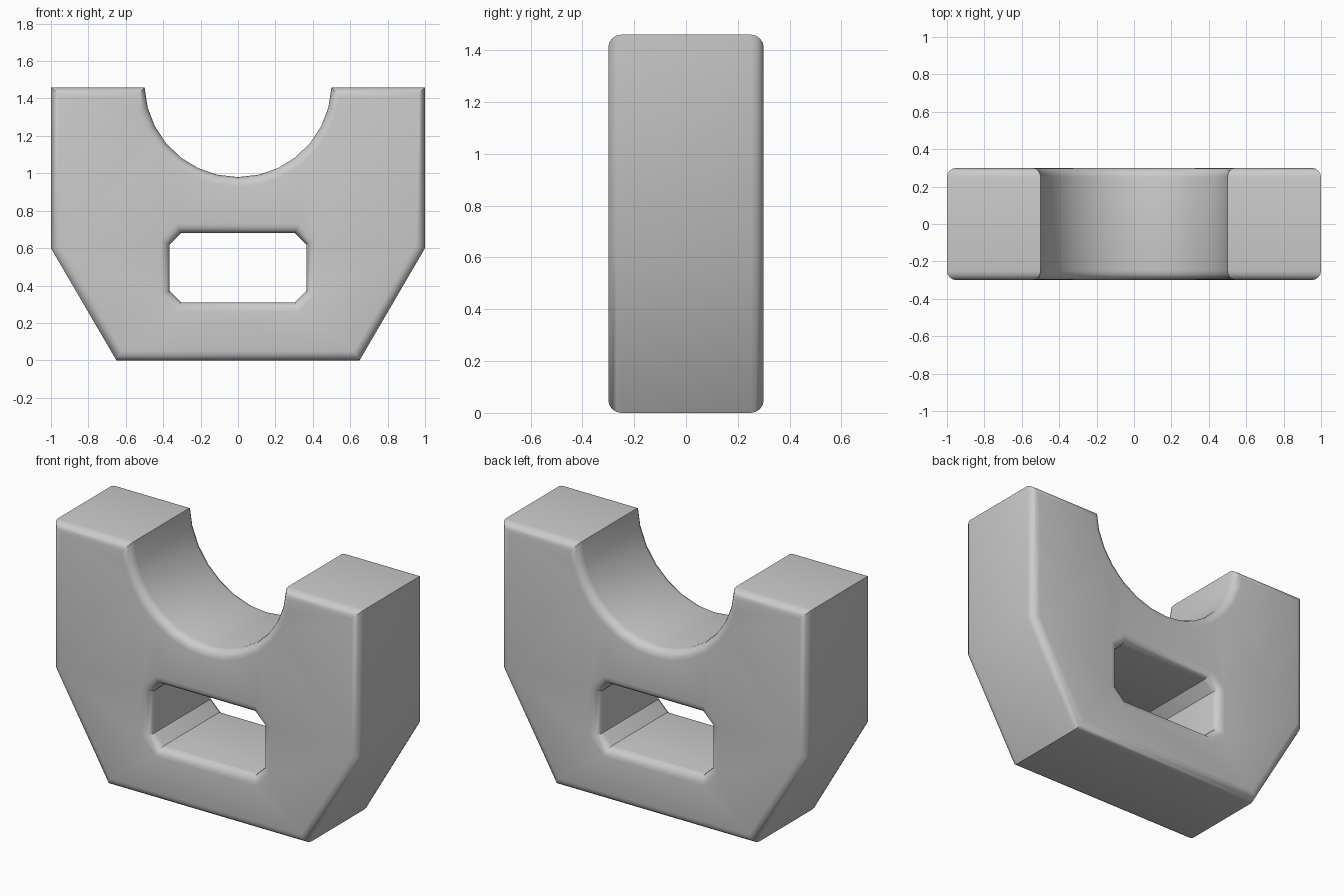
import bpy
import bmesh
from math import sin, cos, pi, asin
from mathutils import Vector

cube = bpy.data.objects.get("Cube")
if cube:
    bpy.data.objects.remove(cube, do_unlink=True)

HALF_DEPTH = 0.30
BEVEL = 0.05
STEPS = 4
HEIGHT = 1.46


def inset_loop(points, amount):
    """Move a closed loop towards its left side, with mitred corners."""
    result = []
    for i, p in enumerate(points):
        d1 = (p - points[i - 1]).normalized()
        d2 = (points[(i + 1) % len(points)] - p).normalized()
        n1, n2 = Vector((-d1.y, d1.x)), Vector((-d2.y, d2.x))
        result.append(p + (n1 + n2) * amount / (1 + n1.dot(n2)))
    return result


# Outer profile, counterclockwise, with a round cradle in the top
radius, centre_z, arc_steps = 0.50, 1.48, 14
end = asin((centre_z - HEIGHT) / radius)
outer = [Vector(p) for p in ((-0.65, 0), (0.65, 0), (1, 0.6), (1, HEIGHT))]
for i in range(arc_steps + 1):
    a = -end - (pi - 2 * end) * i / arc_steps
    outer.append(Vector((radius * cos(a), centre_z + radius * sin(a))))
outer += [Vector((-1, HEIGHT)), Vector((-1, 0.6))]

# Slot profile, clockwise, with chamfered corners
w, low, high, c = 0.365, 0.31, 0.68, 0.06
slot = [Vector(p) for p in (
    (-w, low + c), (-w, high - c), (-w + c, high), (w - c, high),
    (w, high - c), (w, low + c), (w - c, low), (-w + c, low))]

# Rounded edge section, as inset and depth, from front to back
section = []
for i in range(STEPS + 1):
    a = pi / 2 * (1 - i / STEPS)
    section.append((BEVEL * (1 - cos(a)), -HALF_DEPTH + BEVEL * (1 - sin(a))))
section += [(inset, -y) for inset, y in reversed(section)]

# Walls of the body and the slot
bm = bmesh.new()
front_rim, back_rim = [], []
for loop in (outer, slot):
    rings = []
    for inset, y in section:
        rings.append([bm.verts.new((p.x, y, p.y)) for p in inset_loop(loop, inset)])
    n = len(loop)
    for a, b in zip(rings, rings[1:]):
        for i in range(n):
            j = (i + 1) % n
            bm.faces.new((a[i], a[j], b[j], b[i]))
    for rim, ring in ((front_rim, rings[0]), (back_rim, rings[-1])):
        rim += [bm.edges.get((ring[i], ring[(i + 1) % n])) for i in range(n)]

# Flat front and back faces around the slot
for rim, side in ((front_rim, -1), (back_rim, 1)):
    bmesh.ops.triangle_fill(bm, edges=rim, use_beauty=True, normal=(0, side, 0))
bmesh.ops.recalc_face_normals(bm, faces=bm.faces)

mesh = bpy.data.meshes.new("cradle_block")
bm.to_mesh(mesh)
bm.free()
block = bpy.data.objects.new("cradle_block", mesh)
bpy.context.collection.objects.link(block)

# Plain grey
grey = bpy.data.materials.new("light_grey")
grey.use_nodes = True
colour = (0.6, 0.6, 0.6, 1)
grey.diffuse_color = colour
grey.node_tree.nodes["Principled BSDF"].inputs["Base Color"].default_value = colour
mesh.materials.append(grey)

bpy.ops.object.select_all(action="DESELECT")
block.select_set(True)
bpy.context.view_layer.objects.active = block
bpy.ops.object.shade_smooth_by_angle(angle=0.6)
